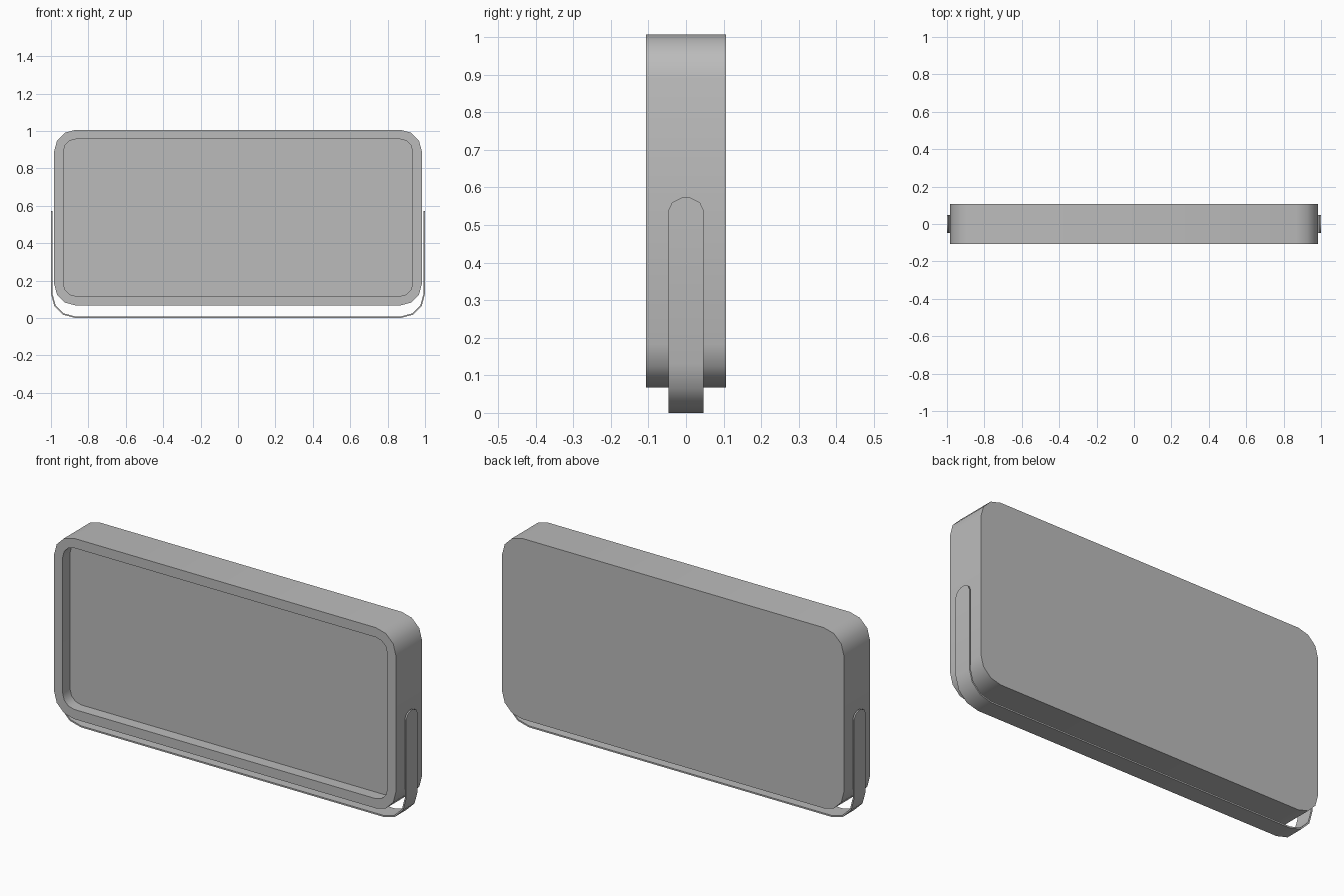
import bpy, bmesh, math

cube = bpy.data.objects.get("Cube")
if cube:
    bpy.data.objects.remove(cube, do_unlink=True)

GREY = (0.5, 0.5, 0.5, 1.0)
mat = bpy.data.materials.new("plain grey")
mat.use_nodes = True
mat.diffuse_color = GREY
mat.node_tree.nodes["Principled BSDF"].inputs["Base Color"].default_value = GREY


def arc(cx, cz, r, start, steps=3):
    """Quarter arc in the x-z plane, counter-clockwise from the start angle."""
    return [(cx + r * math.cos(math.radians(start + 90 * i / steps)),
             cz + r * math.sin(math.radians(start + 90 * i / steps)))
            for i in range(steps + 1)]


def rounded_rect(half_w, z0, z1, r):
    w = half_w - r
    return (arc(w, z1 - r, r, 0) + arc(-w, z1 - r, r, 90)
            + arc(-w, z0 + r, r, 180) + arc(w, z0 + r, r, 270))


def finish(name, bm):
    bmesh.ops.recalc_face_normals(bm, faces=bm.faces)
    mesh = bpy.data.meshes.new(name)
    bm.to_mesh(mesh)
    bm.free()
    obj = bpy.data.objects.new(name, mesh)
    bpy.context.collection.objects.link(obj)
    mesh.materials.append(mat)
    bpy.ops.object.select_all(action='DESELECT')
    obj.select_set(True)
    bpy.context.view_layer.objects.active = obj
    bpy.ops.object.shade_smooth_by_angle(angle=math.radians(40))


# Body: loops from the back panel, round the front rim, into the screen recess
outer = rounded_rect(0.983, 0.067, 1.006, 0.115)
inner = rounded_rect(0.933, 0.117, 0.956, 0.065)
bm = bmesh.new()
loops = [[bm.verts.new((x, y, z)) for x, z in outline]
         for outline, y in ((outer, 0.107), (outer, -0.107),
                            (inner, -0.107), (inner, -0.047))]
for a, b in zip(loops, loops[1:]):
    for i in range(len(a)):
        j = (i + 1) % len(a)
        bm.faces.new((a[i], a[j], b[j], b[i]))
bm.faces.new(loops[0])
bm.faces.new(loops[-1])
finish("body", bm)

# Stand: thin U-shaped strap under the body, with rounded upper ends
THICK, R = 0.008, 0.13
TIP = ((0.573, 0.010), (0.560, 0.037), (0.538, 0.047))   # height, half width


def strap_path(inset):
    w, r = 1.0 - R, R - inset
    left = [(-1.0 + inset, z, hw) for z, hw in TIP]
    right = [(1.0 - inset, z, hw) for z, hw in reversed(TIP)]
    bend = arc(-w, R, r, 180) + arc(w, R, r, 270)
    return left + [(x, z, 0.047) for x, z in bend] + right


bm = bmesh.new()
rings = []
for (xo, zo, hw), (xi, zi, _) in zip(strap_path(0), strap_path(THICK)):
    rings.append([bm.verts.new(p) for p in
                  ((xo, -hw, zo), (xo, hw, zo), (xi, hw, zi), (xi, -hw, zi))])
for a, b in zip(rings, rings[1:]):
    for i in range(4):
        j = (i + 1) % 4
        bm.faces.new((a[i], a[j], b[j], b[i]))
bm.faces.new(rings[0])
bm.faces.new(rings[-1])
finish("stand_strap", bm)
